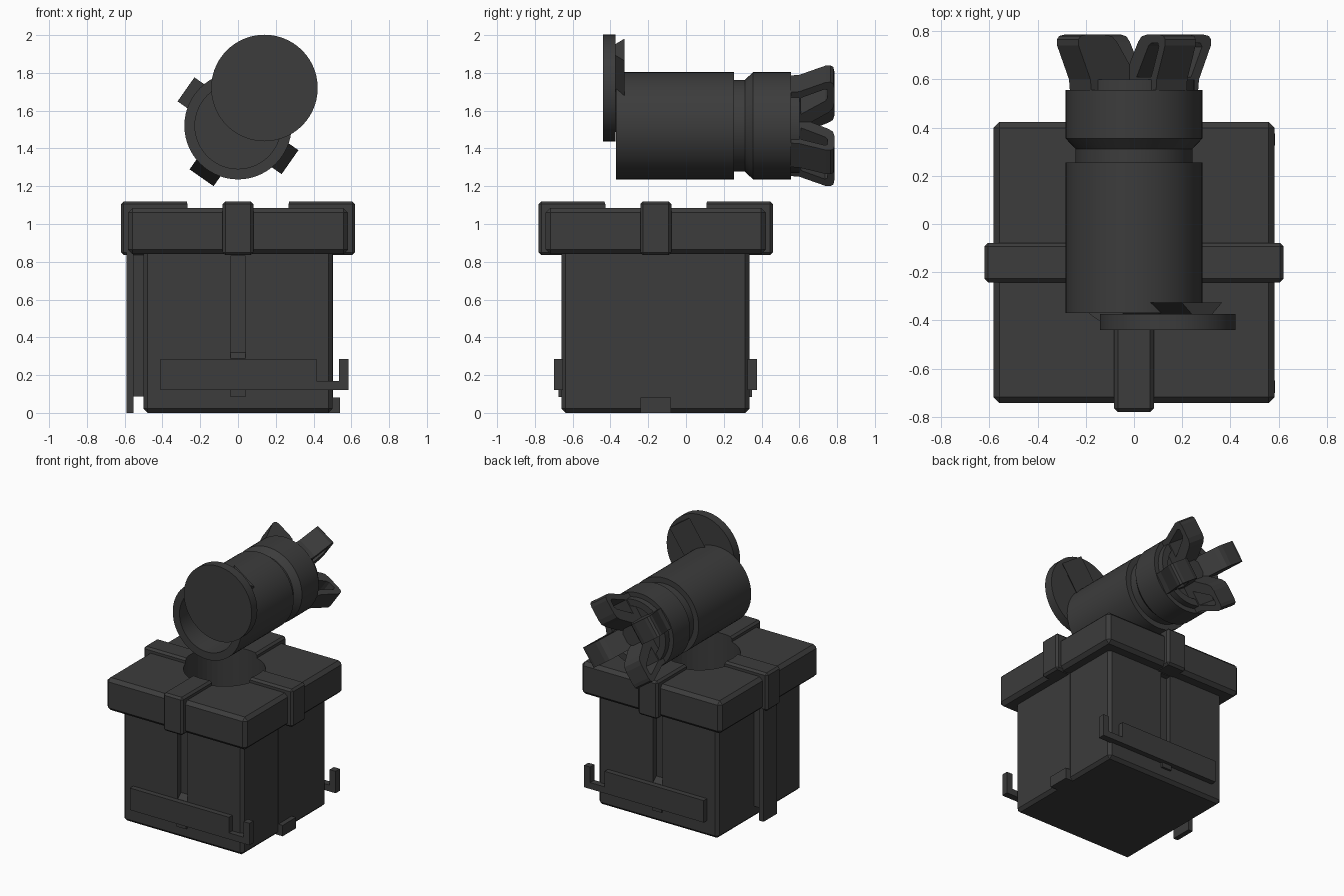
import bpy, bmesh, math
from mathutils import Matrix, Vector

if "Cube" in bpy.data.objects:
    bpy.data.objects.remove(bpy.data.objects["Cube"])

CY = -0.16            # box centre in y
CZ = 1.52             # launcher tube axis height
A = math.radians(55)  # slide direction of the cap, also first fin angle

dark = bpy.data.materials.new("dark_grey")
dark.diffuse_color = (0.045, 0.045, 0.045, 1)
dark.use_nodes = True
dark.node_tree.nodes["Principled BSDF"].inputs["Base Color"].default_value = dark.diffuse_color


def finish(name, bm, smooth=False):
    bmesh.ops.recalc_face_normals(bm, faces=bm.faces)
    me = bpy.data.meshes.new(name)
    bm.to_mesh(me)
    bm.free()
    ob = bpy.data.objects.new(name, me)
    bpy.context.collection.objects.link(ob)
    me.materials.append(dark)
    if smooth:
        activate(ob)
        bpy.ops.object.shade_smooth_by_angle(angle=math.radians(30))
    return ob


def activate(ob):
    bpy.ops.object.select_all(action='DESELECT')
    ob.select_set(True)
    bpy.context.view_layer.objects.active = ob


def box(name, x0, x1, y0, y1, z0, z1, bevel=0.0):
    bm = bmesh.new()
    bmesh.ops.create_cube(bm, size=1)
    for v in bm.verts:
        v.co = Vector(((x0 + x1) / 2 + v.co.x * (x1 - x0),
                       (y0 + y1) / 2 + v.co.y * (y1 - y0),
                       (z0 + z1) / 2 + v.co.z * (z1 - z0)))
    if bevel:
        bmesh.ops.bevel(bm, geom=bm.edges[:], offset=bevel, segments=1, affect='EDGES')
    return finish(name, bm)


def prism(name, pts, depth, matrix):
    """Extrude a 2D outline (local xy) by depth along local z, then place it."""
    bm = bmesh.new()
    f = bm.faces.new([bm.verts.new((p[0], p[1], -depth / 2)) for p in pts])
    r = bmesh.ops.extrude_face_region(bm, geom=[f])
    for v in r["geom"]:
        if isinstance(v, bmesh.types.BMVert):
            v.co.z += depth
    bm.transform(matrix)
    return finish(name, bm)


def lathe(name, profile, x=0.0, z=CZ, steps=56):
    """Spin (radius, y) points around an axis parallel to y."""
    bm = bmesh.new()
    vs = [bm.verts.new((x + r, y, z)) for r, y in profile]
    es = [bm.edges.new(e) for e in zip(vs, vs[1:])]
    bmesh.ops.spin(bm, geom=vs + es, cent=(x, 0, z), axis=(0, 1, 0),
                   angle=2 * math.pi, steps=steps)
    bmesh.ops.remove_doubles(bm, verts=bm.verts, dist=1e-4)
    return finish(name, bm, True)


def cut(ob, cutter, remove=True):
    m = ob.modifiers.new("cut", 'BOOLEAN')
    m.operation, m.object, m.solver = 'DIFFERENCE', cutter, 'EXACT'
    activate(ob)
    bpy.ops.object.modifier_apply(modifier=m.name)
    if remove:
        bpy.data.objects.remove(cutter)


# Gift box body, lid and crossed ribbons
body = box("box_body", -0.5, 0.5, CY - 0.5, CY + 0.495, 0, 0.9, 0.022)
lid = box("box_lid", -0.583, 0.583, CY - 0.583, CY + 0.583, 0.84, 1.085, 0.025)
rib_x = box("lid_ribbon_across", -0.62, 0.62, CY - 0.082, CY + 0.082, 0.835, 1.12, 0.015)
rib_y = box("lid_ribbon_along", -0.082, 0.082, CY - 0.62, CY + 0.62, 0.835, 1.12, 0.015)

# Round opening through the lid
bm = bmesh.new()
bmesh.ops.create_cone(bm, cap_ends=True, segments=48, radius1=0.28, radius2=0.28,
                      depth=0.8, matrix=Matrix.Translation((0, CY, 1.0)))
hole = finish("opening_cutter", bm)
for ob in (body, lid, rib_x, rib_y):
    cut(ob, hole, False)
bpy.data.objects.remove(hole)

# Front and back: ribbon groove, plate and hooked bar
for name, s, y in (("front", -1, CY - 0.5), ("back", 1, CY + 0.495)):
    pts = [(y + s * 0.02, 0.27), (y - s * 0.04, 0.32), (y - s * 0.04, 0.83), (y + s * 0.02, 0.83)]
    to_yz = Matrix(((0, 0, 1, 0), (1, 0, 0, 0), (0, 1, 0, 0), (0, 0, 0, 1)))
    cut(body, prism("groove_cutter", pts, 0.08, to_yz))
    a, b = sorted((y - s * 0.01, y + s * 0.04))
    outline = [(-0.41, 0.12), (0.585, 0.12), (0.585, 0.285), (0.535, 0.285),
               (0.535, 0.168), (0.415, 0.168), (0.415, 0.285), (-0.41, 0.285)]
    to_xz = Matrix(((1, 0, 0, 0), (0, 0, -1, (a + b) / 2), (0, 1, 0, 0), (0, 0, 0, 1)))
    prism(name + "_hooked_plate", outline, b - a, to_xz)
    c, d = sorted((y - s * 0.01, y + s * 0.015))
    box(name + "_ribbon_end", -0.04, 0.04, c, d, 0.085, 0.2)

# Side ribbons: flush with a foot on the right, standing off on the left
box("right_ribbon", 0.45, 0.504, CY - 0.08, CY + 0.08, 0.0, 0.85)
box("right_ribbon_foot", 0.49, 0.54, CY - 0.08, CY + 0.08, 0.0, 0.082)
box("left_ribbon", -0.59, -0.553, CY - 0.08, CY + 0.08, 0.0, 0.85)
box("left_ribbon_backing", -0.56, -0.49, CY - 0.065, CY + 0.065, 0.088, 0.85)

# Hollow launcher tube with a groove near the rear
lathe("tube", [(0, 0.2), (0.228, 0.2), (0.228, -0.37), (0.284, -0.37), (0.284, 0.255),
               (0.243, 0.255), (0.243, 0.312), (0.284, 0.355), (0.284, 0.555),
               (0.25, 0.555), (0.25, 0.6), (0.2, 0.6), (0.19, 0.555), (0, 0.555)])
lathe("fin_hub", [(0, 0.54), (0.075, 0.54), (0.075, 0.645), (0, 0.645)], steps=24)

# Cap disc slid open, with a dovetail rail on its rear face
lathe("cap_disc", [(0, -0.44), (0.282, -0.44), (0.282, -0.373), (0, -0.373)], 0.14, 1.72)
d = Vector((math.cos(A), 0, math.sin(A)))
n = Vector((math.sin(A), 0, -math.cos(A)))
place = Matrix(((n.x, 0, d.x, 0.14), (0, 1, 0, 0), (n.z, 0, d.z, 1.72), (0, 0, 0, 1)))
prism("cap_rail", [(-0.045, -0.38), (0.045, -0.38), (0.103, -0.325), (-0.103, -0.325)], 0.495, place)

# Four looped tail fins
outer = [(0.05, 0.55), (0.27, 0.55), (0.275, 0.6), (0.335, 0.74), (0.336, 0.765),
         (0.325, 0.78), (0.3, 0.785), (0.2, 0.785), (0.165, 0.778), (0.14, 0.755), (0.055, 0.63)]
inner = [(0.29, 0.735), (0.283, 0.75), (0.235, 0.75), (0.215, 0.738), (0.13, 0.61), (0.235, 0.61)]
for i in range(4):
    t = A + i * math.pi / 2
    c, s = math.cos(t), math.sin(t)
    m = Matrix(((c, 0, -s, 0), (0, 1, 0, 0), (s, 0, c, CZ), (0, 0, 0, 1)))
    fin = prism("tail_fin_%d" % (i + 1), outer, 0.155, m)
    cut(fin, prism("fin_cutter", inner, 0.3, m))
